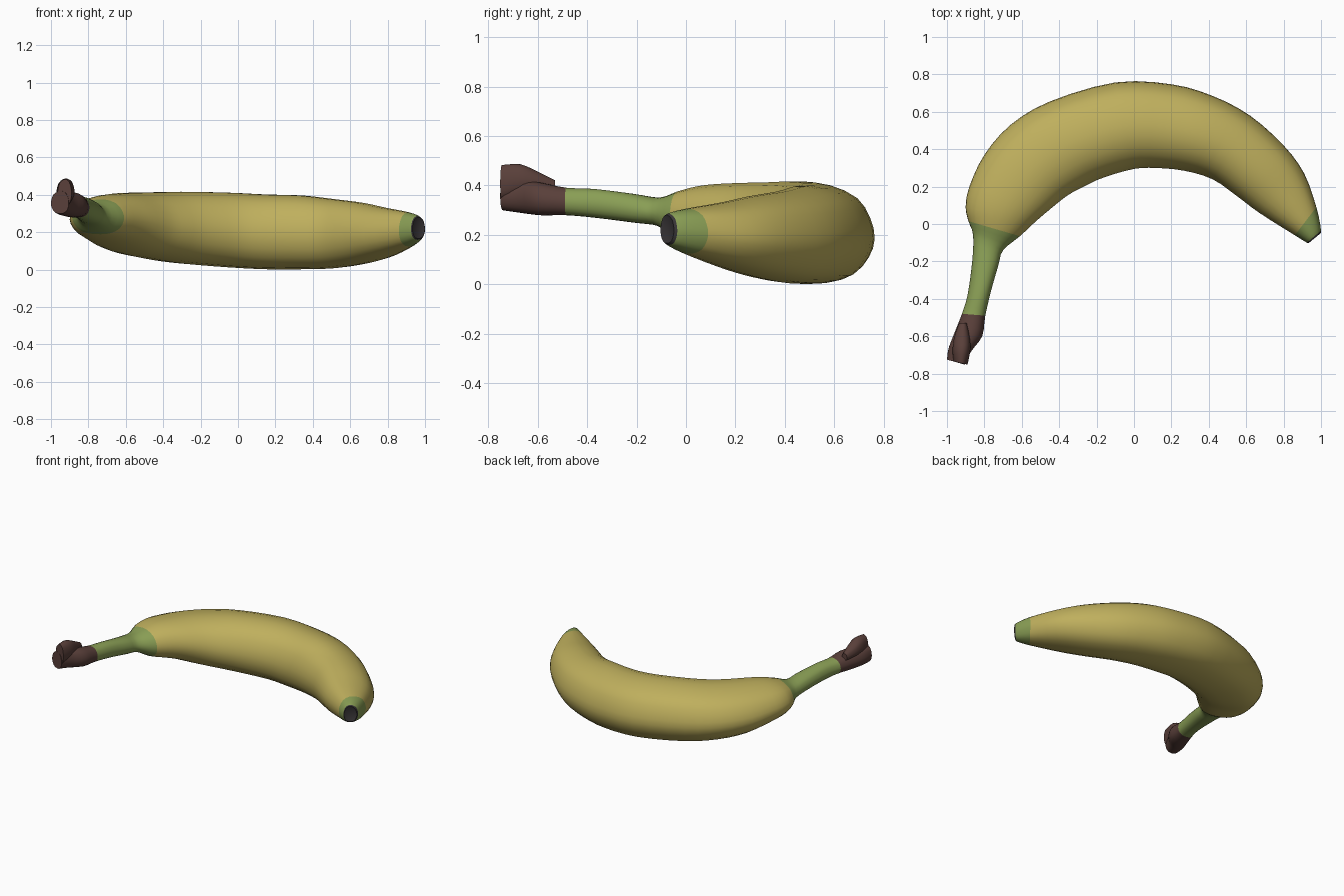
import bpy, bmesh
from mathutils import Vector

if "Cube" in bpy.data.objects:
    bpy.data.objects.remove(bpy.data.objects["Cube"])


def material(name, rgb):
    m = bpy.data.materials.new(name)
    m.diffuse_color = (*rgb, 1)
    m.use_nodes = True
    m.node_tree.nodes["Principled BSDF"].inputs["Base Color"].default_value = m.diffuse_color
    return m


YELLOW = material("yellow peel", (0.52, 0.43, 0.11))
GREEN = material("green peel", (0.25, 0.34, 0.09))
BROWN = material("brown stem", (0.10, 0.05, 0.042))
DARK = material("dark tip", (0.04, 0.035, 0.038))
MATS = [YELLOW, GREEN, BROWN, DARK]


def spline(a, b, c, d, t):
    return 0.5 * (2 * b + (c - a) * t + (2 * a - 5 * b + 4 * c - d) * t * t
                  + (3 * b - a - 3 * c + d) * t ** 3)


# soft-ridged cross-section: u points to the outer bend, v points up
PROFILE = [(1, -.12), (.92, .3), (.7, .7), (.25, .95), (-.25, 1), (-.7, .77), (-.95, .3),
           (-1, -.2), (-.82, -.7), (-.4, -.98), (.2, -1), (.64, -.84), (.9, -.5)]
N = len(PROFILE)
ROUND = [spline(*(Vector(PROFILE[(i + k) % N]) for k in (-1, 0, 1, 2)), t)
         for i in range(N) for t in (0, .5)]


def loft(name, stations, colour, steps=3):
    """Skin rings; each station is outer x,y, inner x,y, bottom z, top z."""
    st = [Vector(s) for s in stations]
    last = len(st) - 1
    rows = []
    for i in range(last):
        ctrl = [st[max(0, min(last, i + k))] for k in (-1, 0, 1, 2)]
        rows += [(i, spline(*ctrl, j / steps)) for j in range(steps)]
    rows.append((last, st[-1]))
    bm = bmesh.new()
    rings = []
    for _, (ox, oy, ix, iy, z0, z1) in rows:
        outer, inner = Vector((ox, oy, 0)), Vector((ix, iy, 0))
        mid, half = (outer + inner) / 2, (outer - inner) / 2
        rings.append([bm.verts.new(mid + half * u
                                   + Vector((0, 0, (z0 + z1) / 2 + v * (z1 - z0) / 2)))
                      for u, v in ROUND])
    n = len(ROUND)
    for r in range(len(rings) - 1):
        for k in range(n):
            f = bm.faces.new((rings[r][k], rings[r][(k + 1) % n],
                              rings[r + 1][(k + 1) % n], rings[r + 1][k]))
            f.material_index = colour(rows[r][0])
    for ring, idx in ((rings[0], 0), (rings[-1], last)):
        bm.faces.new(ring).material_index = colour(idx)
    bmesh.ops.recalc_face_normals(bm, faces=bm.faces[:])
    me = bpy.data.meshes.new(name)
    bm.to_mesh(me)
    bm.free()
    for m in MATS:
        me.materials.append(m)
    ob = bpy.data.objects.new(name, me)
    bpy.context.collection.objects.link(ob)
    bpy.ops.object.select_all(action='DESELECT')
    ob.select_set(True)
    bpy.context.view_layer.objects.active = ob
    bpy.ops.object.shade_smooth_by_angle(angle=0.8)
    return ob


# banana from the stem end to the blossom tip
BODY = [
    (-1.0, -.725, -.905, -.752, .30, .42),
    (-.99, -.66, -.87, -.68, .29, .42),
    (-.955, -.57, -.812, -.60, .28, .41),
    (-.92, -.48, -.795, -.49, .28, .39),      # brown to green
    (-.89, -.38, -.765, -.36, .27, .385),
    (-.865, -.20, -.725, -.22, .25, .365),
    (-.86, -.06, -.70, -.14, .235, .35),
    (-.885, .015, -.61, -.065, .19, .375),    # green to yellow
    (-.90, .09, -.53, .01, .165, .395),
    (-.88, .20, -.46, .07, .14, .405),
    (-.80, .37, -.36, .15, .09, .41),
    (-.66, .53, -.27, .20, .06, .412),
    (-.45, .655, -.16, .25, .035, .415),
    (-.10, .757, .0, .295, .015, .41),
    (.20, .747, .12, .30, .005, .40),
    (.42, .685, .27, .285, .005, .395),
    (.62, .58, .42, .24, .01, .375),
    (.80, .42, .55, .15, .035, .355),
    (.91, .27, .67, .06, .07, .33),
    (.975, .09, .86, -.06, .125, .305),       # yellow to green
    (1.0, -.035, .925, -.10, .16, .285),      # dark tip
    (.99, -.05, .935, -.10, .175, .27),
]


def body_colour(i):
    if i < 3:
        return 2
    if i < 7 or i == 19:
        return 1
    return 3 if i >= 20 else 0


loft("banana", BODY, body_colour)

# raised torn flap on top of the stem end
loft("stem_knob", [
    (-.935, -.53, -.895, -.53, .37, .42),
    (-.96, -.60, -.88, -.60, .37, .455),
    (-.97, -.67, -.875, -.67, .36, .485),
    (-.965, -.735, -.89, -.752, .34, .482),
], lambda i: 2)
